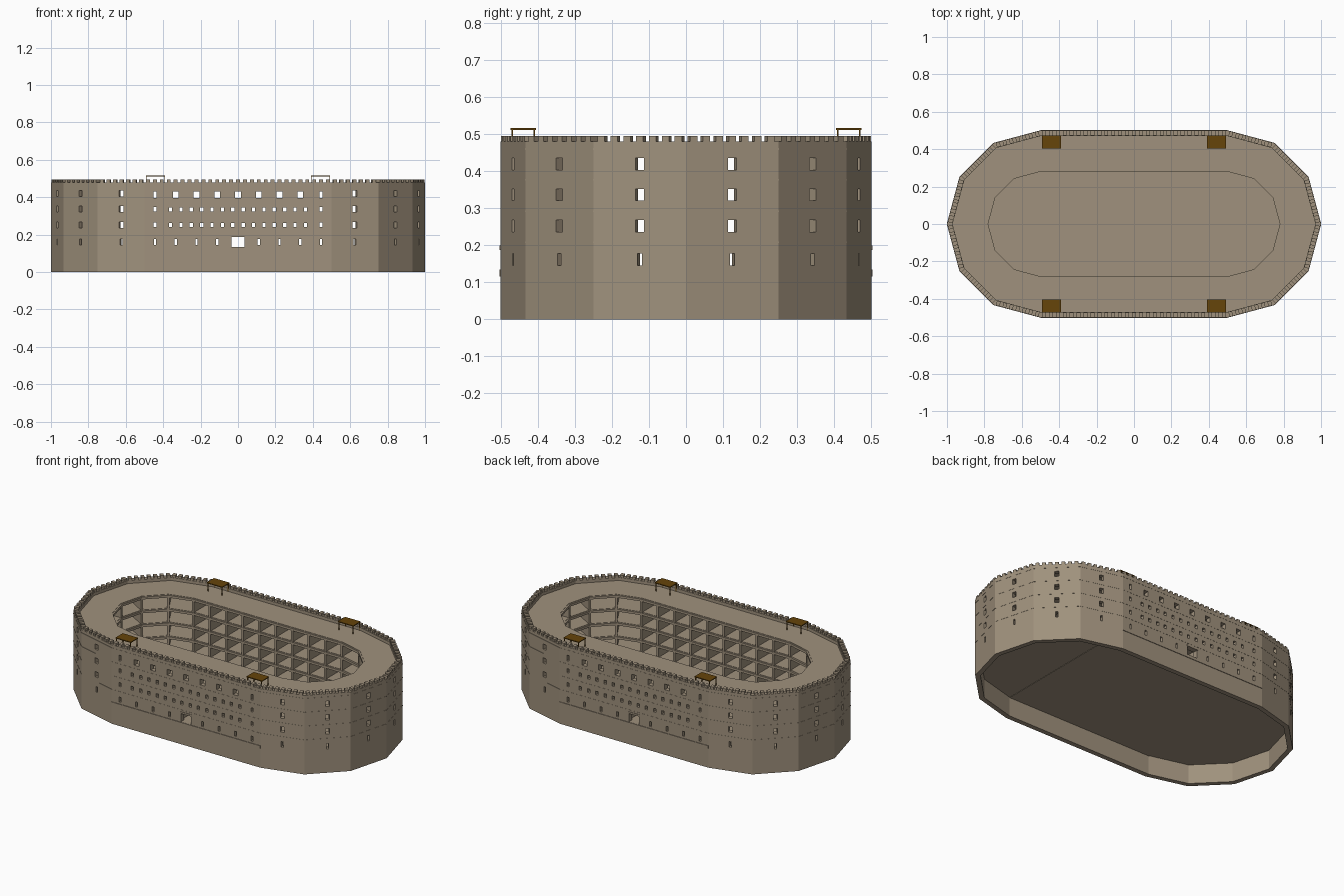
import bpy, bmesh, math
from mathutils import Vector, Matrix

cube = bpy.data.objects.get("Cube")
if cube:
    bpy.data.objects.remove(cube, do_unlink=True)


def material(name, rgb):
    m = bpy.data.materials.new(name)
    m.use_nodes = True
    m.diffuse_color = (*rgb, 1)
    m.node_tree.nodes["Principled BSDF"].inputs["Base Color"].default_value = (*rgb, 1)
    return m


STONE = material("tan stone", (0.35, 0.285, 0.205))
WOOD = material("brown wood", (0.133, 0.058, 0.003))


def finish(name, bm, mat):
    bmesh.ops.recalc_face_normals(bm, faces=bm.faces)
    mesh = bpy.data.meshes.new(name)
    bm.to_mesh(mesh)
    bm.free()
    mesh.materials.append(mat)
    ob = bpy.data.objects.new(name, mesh)
    bpy.context.collection.objects.link(ob)
    return ob


def outline(r):
    """Stadium outline: two six-sided half rounds joined by straights."""
    pts = []
    for side, start in ((0.5, -90), (-0.5, 90)):
        for i in range(7):
            a = math.radians(start + 30 * i)
            pts.append(Vector((side + r * math.cos(a), r * math.sin(a), 0)))
    return pts


def ring(bm, outer, inner, z0, z1):
    loops = [[bm.verts.new((p.x, p.y, z)) for p in outline(r)]
             for r, z in ((outer, z0), (outer, z1), (inner, z1), (inner, z0))]
    n = len(loops[0])
    for a, b in zip(loops, loops[1:] + loops[:1]):
        for i in range(n):
            j = (i + 1) % n
            bm.faces.new((a[i], a[j], b[j], b[i]))


def box(bm, centre, size, angle=0):
    m = Matrix.Translation(centre) @ Matrix.Rotation(angle, 4, "Z") @ Matrix.Diagonal((*size, 1))
    bmesh.ops.create_cube(bm, size=1, matrix=m)


def sides(r):
    """Yield start, direction, length, angle and whether the side is a long one."""
    pts = outline(r)
    for i, p in enumerate(pts):
        d = pts[(i + 1) % len(pts)] - p
        yield p, d.normalized(), d.length, math.atan2(d.y, d.x), d.length > 0.9


BASE = 0.133
LEVELS = (0.21, 0.294, 0.378, 0.462)

# Outer wall with window openings
bm = bmesh.new()
ring(bm, 0.5, 0.47, 0, 0.48)
wall = finish("outer_wall", bm, STONE)

cut = bmesh.new()
for p, d, length, angle, long_side in sides(0.485):
    mid = p + d * length / 2

    def opening(offset, z0, z1, width):
        c = mid + d * offset
        box(cut, (c.x, c.y, (z0 + z1) / 2), (width, 0.08, z1 - z0), angle)

    if not long_side:
        opening(0, 0.145, 0.178, 0.013)
        for z in (0.236, 0.32, 0.403):
            opening(0, z, z + 0.032, 0.024)
        continue
    opening(0, 0.135, 0.195, 0.07)
    for k in range(-4, 5):
        x = k * 0.111
        end = abs(k) == 4
        opening(x, 0.396, 0.43, 0.016 if end else 0.031)
        if k:
            opening(x, 0.146, 0.176, 0.012)
        if end:
            for z in (0.24, 0.324):
                opening(x, z, z + 0.024, 0.014)
    for k in range(14):
        for z in (0.241, 0.323):
            opening((k - 6.5) * 0.0555, z, z + 0.022, 0.017)
cutter = finish("window_cutter", cut, STONE)
cutter.hide_render = True
mod = wall.modifiers.new("openings", "BOOLEAN")
mod.operation = "DIFFERENCE"
mod.solver = "EXACT"
mod.object = cutter
bpy.context.view_layer.update()
cut_mesh = bpy.data.meshes.new_from_object(
    wall.evaluated_get(bpy.context.evaluated_depsgraph_get()))
wall.modifiers.clear()
wall.data = cut_mesh
bpy.data.objects.remove(cutter, do_unlink=True)

# Battlements
bm = bmesh.new()
for p, d, length, angle, long_side in sides(0.4855):
    count = 27 if long_side else 7
    pitch = length / count
    for i in range(count):
        c = p + d * pitch * (i + 0.5)
        box(bm, (c.x, c.y, 0.486), (pitch * 0.55, 0.027, 0.018), angle)
finish("battlements", bm, STONE)

# Courtyard floor and the ledge it leaves along both long walls
bm = bmesh.new()
face = bm.faces.new([bm.verts.new((p.x, p.y, 0.118)) for p in outline(0.485)])
top = bmesh.ops.extrude_face_region(bm, geom=[face])["geom"]
bmesh.ops.translate(bm, verts=[v for v in top if isinstance(v, bmesh.types.BMVert)],
                    vec=(0, 0, BASE - 0.118))
finish("courtyard_floor", bm, STONE)
bm = bmesh.new()
box(bm, (0, 0, 0.125), (1, 1.007, 0.018))
finish("wall_ledge", bm, STONE)

# Gallery floors and roof deck, each with an edge beam round the courtyard
bm = bmesh.new()
for z in LEVELS[:-1]:
    ring(bm, 0.501, 0.29, z - 0.004, z)
finish("gallery_floors", bm, STONE)
bm = bmesh.new()
ring(bm, 0.501, 0.29, LEVELS[-1] - 0.005, LEVELS[-1])
finish("roof_deck", bm, STONE)
bm = bmesh.new()
for z in LEVELS:
    ring(bm, 0.296, 0.28, z - 0.016, z - 0.002)
finish("edge_beams", bm, STONE)

# Cross walls between the gallery rooms, with a post at each inner end
walls, posts = bmesh.new(), bmesh.new()
height = LEVELS[-1] - 0.004 - BASE
zmid = BASE + height / 2
inner, outer = outline(0.288), outline(0.475)
pairs = list(zip(inner, outer))
for s in (-1, 1):
    for k in range(8):
        x = (k - 3.5) * 0.111
        pairs.append((Vector((x, s * 0.288, 0)), Vector((x, s * 0.475, 0))))
for a, b in pairs:
    d = b - a
    angle = math.atan2(d.y, d.x)
    c = (a + b) / 2
    box(walls, (c.x, c.y, zmid), (d.length, 0.008, height), angle)
    box(posts, (a.x, a.y, zmid), (0.012, 0.014, height), angle)
finish("cross_walls", walls, STONE)
finish("gallery_posts", posts, STONE)

# Gate lintels
bm = bmesh.new()
for s in (-1, 1):
    box(bm, (0, s * 0.486, 0.193), (0.076, 0.034, 0.011))
finish("gate_lintels", bm, STONE)

# Four wooden lookout shelters on the roof
for sx in (-1, 1):
    for sy in (-1, 1):
        bm = bmesh.new()
        cx, cy = sx * 0.441, sy * 0.439
        box(bm, (cx, cy, 0.513), (0.104, 0.07, 0.005))
        for px in (-1, 1):
            for py in (-1, 1):
                box(bm, (cx + px * 0.047, cy + py * 0.03, 0.486), (0.004, 0.004, 0.052))
        name = ("back" if sy > 0 else "front") + ("_left" if sx > 0 else "_right") + "_shelter"
        finish(name, bm, WOOD)
